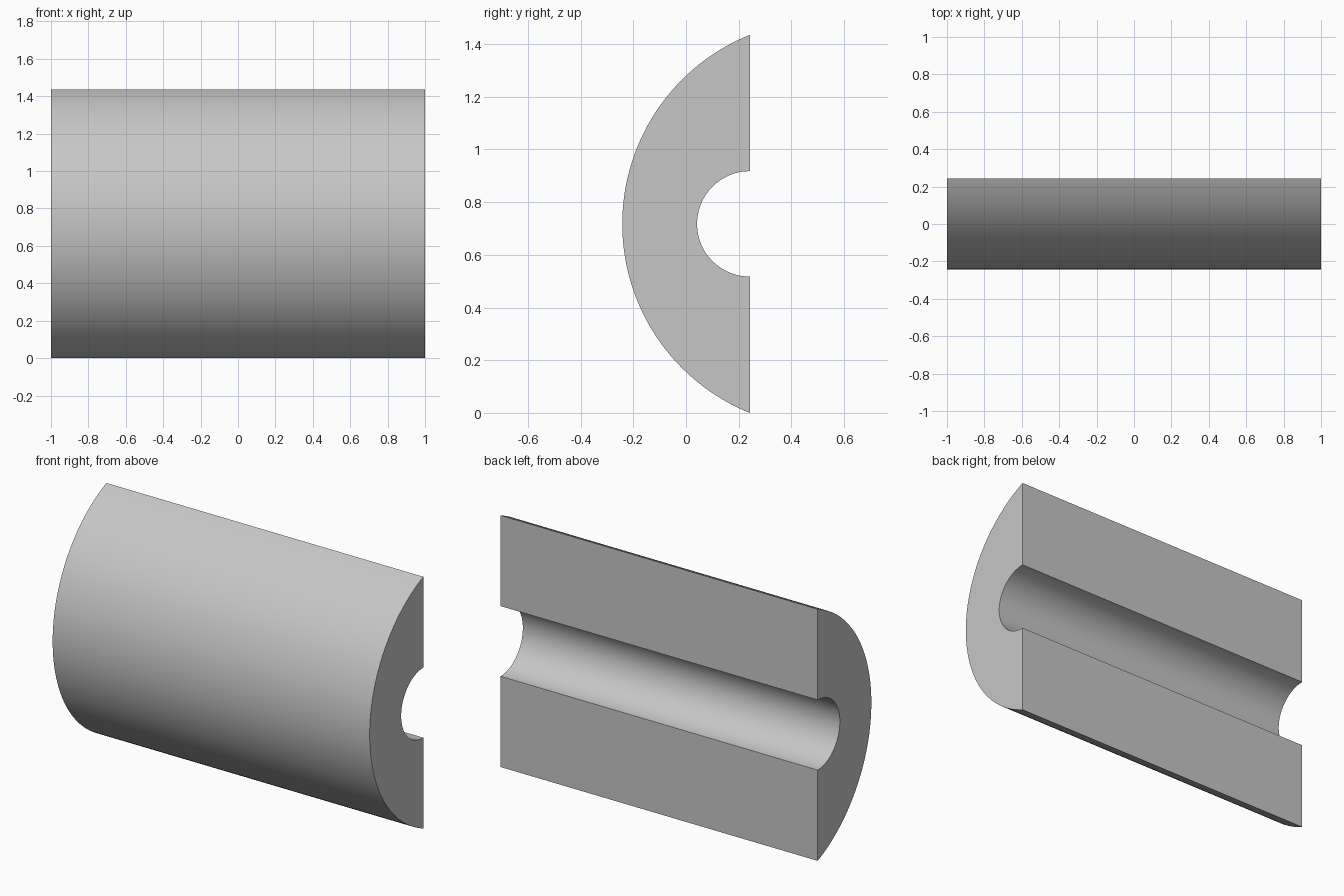
import bpy, bmesh, math

cube = bpy.data.objects.get("Cube")
if cube:
    bpy.data.objects.remove(cube, do_unlink=True)

HALF_LENGTH = 1.0
BACK_Y = 0.242       # flat rear face
MID_Z = 0.7175       # half of the height
SAGITTA = 0.484      # depth of the outer arc
BORE_RADIUS = 0.2

# Flat grey for the whole part
grey = bpy.data.materials.new("light_grey")
grey.use_nodes = True
colour = (0.57, 0.57, 0.57, 1)
grey.diffuse_color = colour
grey.node_tree.nodes["Principled BSDF"].inputs["Base Color"].default_value = colour


def arc(centre_y, radius, half_angle, steps):
    """Points of an arc bulging to the front, from top to bottom."""
    angles = [half_angle * (1 - 2 * i / steps) for i in range(steps + 1)]
    return [(centre_y - radius * math.cos(a), MID_Z + radius * math.sin(a)) for a in angles]


# Cross-section: shallow outer arc and half-round bore
radius = (SAGITTA ** 2 + MID_Z ** 2) / (2 * SAGITTA)
outer = arc(BACK_Y - SAGITTA + radius, radius, math.asin(MID_Z / radius), 64)
bore = arc(BACK_Y, BORE_RADIUS, math.pi / 2, 48)
profile = outer + bore[::-1]

# Extrude the cross-section along x
bm = bmesh.new()
end = bm.faces.new([bm.verts.new((-HALF_LENGTH, y, z)) for y, z in profile])
result = bmesh.ops.extrude_face_region(bm, geom=[end], use_keep_orig=True)
moved = [v for v in result["geom"] if isinstance(v, bmesh.types.BMVert)]
bmesh.ops.translate(bm, verts=moved, vec=(2 * HALF_LENGTH, 0, 0))
bmesh.ops.recalc_face_normals(bm, faces=bm.faces)

mesh = bpy.data.meshes.new("half_sleeve")
bm.to_mesh(mesh)
bm.free()
mesh.materials.append(grey)
sleeve = bpy.data.objects.new("half_sleeve", mesh)
bpy.context.collection.objects.link(sleeve)

# Smooth curves, sharp edges
bpy.ops.object.select_all(action="DESELECT")
sleeve.select_set(True)
bpy.context.view_layer.objects.active = sleeve
bpy.ops.object.shade_smooth_by_angle(angle=math.radians(30))
